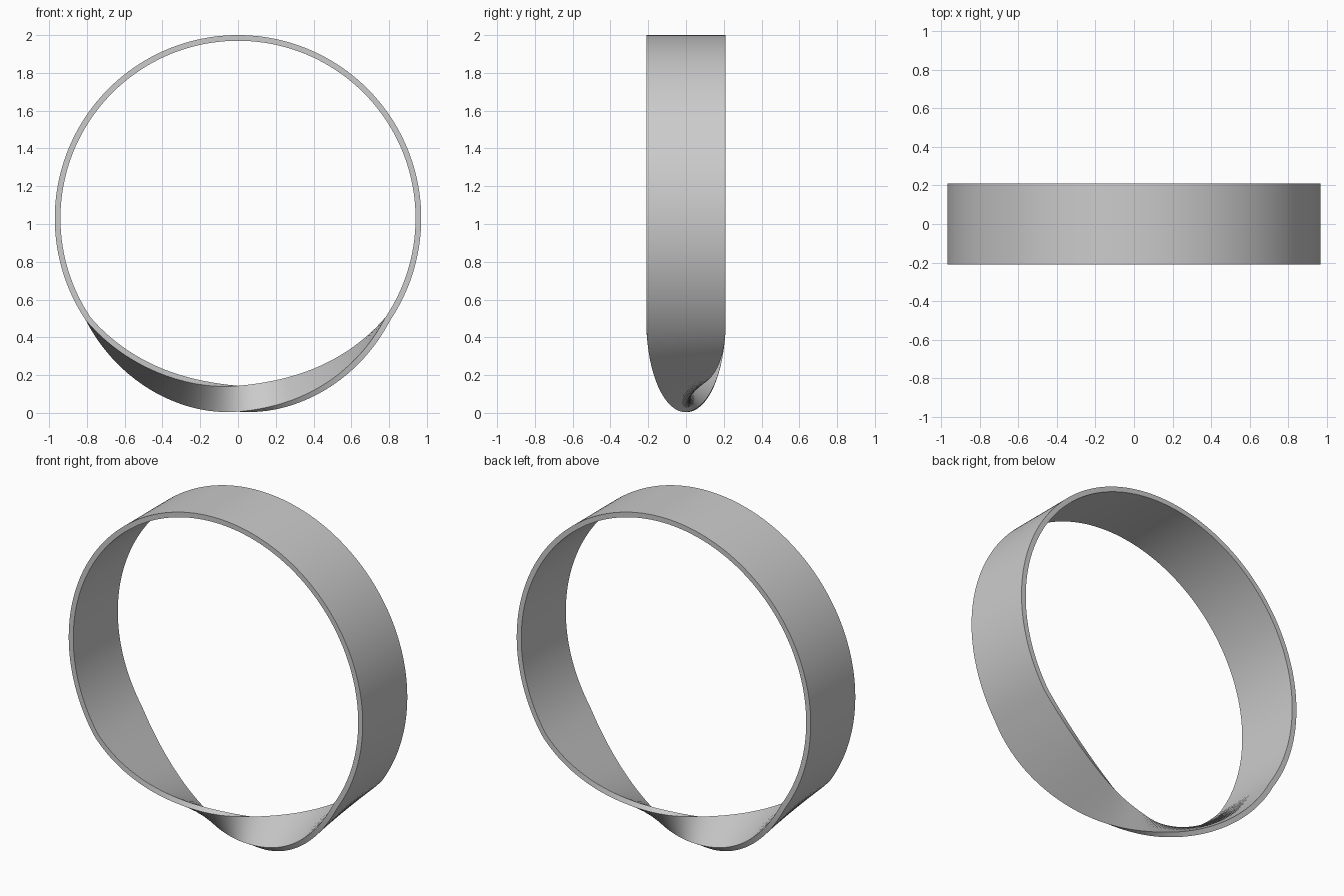
import bpy, bmesh, math
from mathutils import Vector

if "Cube" in bpy.data.objects:
    bpy.data.objects.remove(bpy.data.objects["Cube"])

SEGS = 256
RADIUS, CENTRE_Z = 0.955, 1.03
HALF_WIDTH, HALF_TWIST, HALF_THICK = 0.21, 0.057, 0.015
SPAN = math.radians(56)          # twist reaches this far either side of the bottom


def section(a):
    """Four corners of the band section at angle a from the bottom."""
    psi = max(-1, min(1, a / SPAN)) * math.pi / 2
    d = Vector((HALF_WIDTH * math.sin(psi), -HALF_TWIST * 1.2 * math.cos(psi)))
    n = Vector((-d.y, d.x)).normalized() * HALF_THICK
    for p in (d + n, d - n, -d - n, -d + n):
        r = RADIUS + p.y
        yield (r * math.sin(a), p.x, CENTRE_Z - r * math.cos(a))


# Half-twisted band, closed with its ends flipped
bm = bmesh.new()
rings = [[bm.verts.new(c) for c in section(-math.pi + 2 * math.pi * i / SEGS)]
         for i in range(SEGS)]
for i in range(SEGS):
    a, b = rings[i], rings[(i + 1) % SEGS]
    if i == SEGS - 1:
        b = b[2:] + b[:2]
    for k in range(4):
        m = (k + 1) % 4
        bm.faces.new((a[k], a[m], b[m], b[k]))
bmesh.ops.recalc_face_normals(bm, faces=bm.faces)
mesh = bpy.data.meshes.new("twisted_band")
bm.to_mesh(mesh)
bm.free()
band = bpy.data.objects.new("twisted_band", mesh)
bpy.context.collection.objects.link(band)
bpy.context.view_layer.objects.active = band
band.select_set(True)
bpy.ops.object.shade_smooth_by_angle(angle=math.radians(40))
